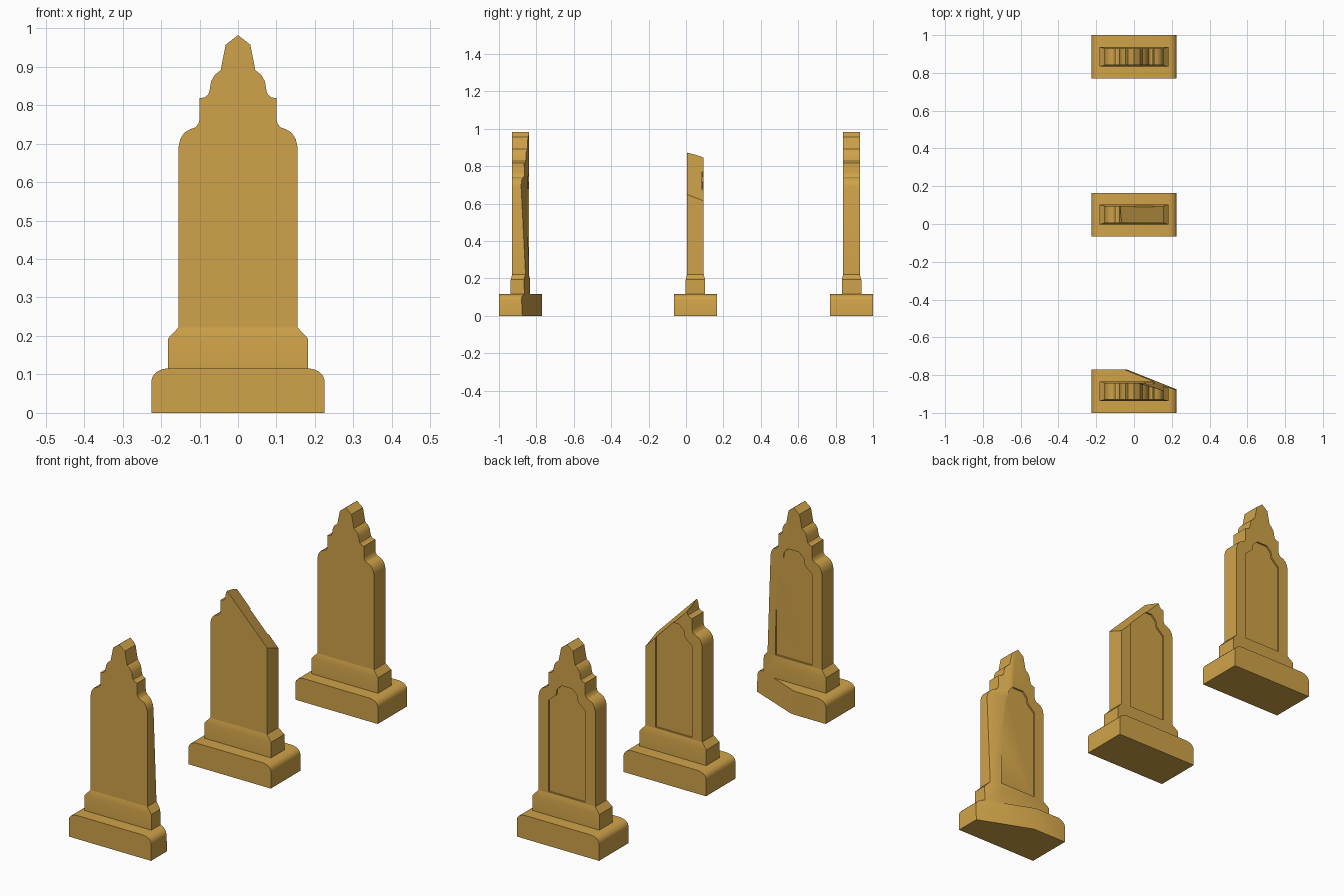
import bpy
import bmesh
from math import radians
from mathutils import Vector

cube = bpy.data.objects.get("Cube")
if cube:
    bpy.data.objects.remove(cube, do_unlink=True)

sandstone = bpy.data.materials.new("golden_sandstone")
color = (0.63, 0.365, 0.067, 1)
sandstone.use_nodes = True
sandstone.diffuse_color = color
bsdf = sandstone.node_tree.nodes["Principled BSDF"]
bsdf.inputs["Base Color"].default_value = color
bsdf.inputs["Roughness"].default_value = 0.8

# Right half outlines (x, z), from the bottom up
BASE = [(0.225, 0), (0.225, 0.085), (0.221, 0.097), (0.211, 0.107),
        (0.198, 0.113), (0.183, 0.116)]
SLAB = [(0.155, 0.2), (0.155, 0.69), (0.15, 0.712), (0.139, 0.729),
        (0.123, 0.738), (0.111, 0.742), (0.103, 0.751), (0.1, 0.763),
        (0.1, 0.818), (0.087, 0.82), (0.077, 0.828), (0.073, 0.842),
        (0.07, 0.862), (0.06, 0.879), (0.045, 0.891), (0.032, 0.957), (0, 0.982)]
PANEL = [(0.1, 0.228), (0.1, 0.68), (0.06, 0.715), (0.055, 0.745), (0.03, 0.77)]


def finish(bm, name):
    bmesh.ops.recalc_face_normals(bm, faces=bm.faces)
    mesh = bpy.data.meshes.new(name)
    bm.to_mesh(mesh)
    bm.free()
    mesh.materials.append(sandstone)
    obj = bpy.data.objects.new(name, mesh)
    bpy.context.collection.objects.link(obj)
    return obj


def extrude(name, half, y0, y1):
    """Mirror a half outline and extrude it along y."""
    outline = half + [(-x, z) for x, z in reversed(half) if x > 0]
    bm = bmesh.new()
    face = bm.faces.new([bm.verts.new((x, y0, z)) for x, z in outline])
    moved = bmesh.ops.extrude_face_region(bm, geom=[face])["geom"]
    verts = [v for v in moved if isinstance(v, bmesh.types.BMVert)]
    bmesh.ops.translate(bm, verts=verts, vec=(0, y1 - y0, 0))
    return finish(bm, name)


def plinth(name, y):
    """Block with a sloped shoulder below the slab."""
    bm = bmesh.new()
    rings = []
    for hx, hy, z in [(0.182, 0.052, 0.112), (0.182, 0.052, 0.193), (0.155, 0.0445, 0.222)]:
        rings.append([bm.verts.new((sx * hx, y + sy * hy, z))
                      for sx, sy in [(-1, -1), (1, -1), (1, 1), (-1, 1)]])
    for low, high in zip(rings, rings[1:]):
        for i in range(4):
            j = (i + 1) % 4
            bm.faces.new((low[i], low[j], high[j], high[i]))
    bm.faces.new(rings[0])
    bm.faces.new(rings[-1])
    return finish(bm, name)


def break_block(point, normal):
    """Large block that removes everything beyond a plane."""
    bm = bmesh.new()
    bmesh.ops.create_cube(bm, size=3)
    bmesh.ops.translate(bm, verts=bm.verts, vec=(0, 0, 1.5))
    block = finish(bm, "break_cutter")
    block.rotation_mode = "QUATERNION"
    block.rotation_quaternion = Vector(normal).to_track_quat("Z", "Y")
    block.location = point
    block.hide_render = True
    return block


def carve(obj, cutters):
    """Subtract the cutters and keep the result."""
    for cutter in cutters:
        mod = obj.modifiers.new("carve", "BOOLEAN")
        mod.operation = "DIFFERENCE"
        mod.solver = "EXACT"
        mod.object = cutter
    bpy.context.view_layer.update()
    graph = bpy.context.evaluated_depsgraph_get()
    mesh = bpy.data.meshes.new_from_object(obj.evaluated_get(graph))
    obj.modifiers.clear()
    obj.data = mesh


def gravestone(kind, y, break_plane=None):
    base = extrude(kind + "_base", BASE, y - 0.115, y + 0.115)
    foot = plinth(kind + "_plinth", y)
    slab = extrude(kind + "_slab", SLAB, y - 0.0445, y + 0.0445)
    recess = extrude("recess_cutter", PANEL, y + 0.0365, y + 0.1)
    recess.hide_render = True
    cutters = [recess]
    breaks = []
    if break_plane:
        breaks = [break_block(*break_plane)]
        carve(base, breaks)
        carve(foot, breaks)
    carve(slab, cutters + breaks)
    for cutter in cutters + breaks:
        bpy.data.objects.remove(cutter, do_unlink=True)
    # Smooth the rounded shoulders, keep cut edges crisp
    for part in (base, foot, slab):
        bpy.ops.object.select_all(action="DESELECT")
        part.select_set(True)
        bpy.context.view_layer.objects.active = part
        bpy.ops.object.shade_smooth_by_angle(angle=radians(28))


# Whole stone, stone with its top snapped off, stone with a split rear corner
gravestone("whole", 0.885)
gravestone("snapped", 0.05, ((0.155, 0.005, 0.65), (1.02, 0.4, 1)))
gravestone("split", -0.885, ((0.155, -0.847, 0), (0.4, 1, 0.05)))
